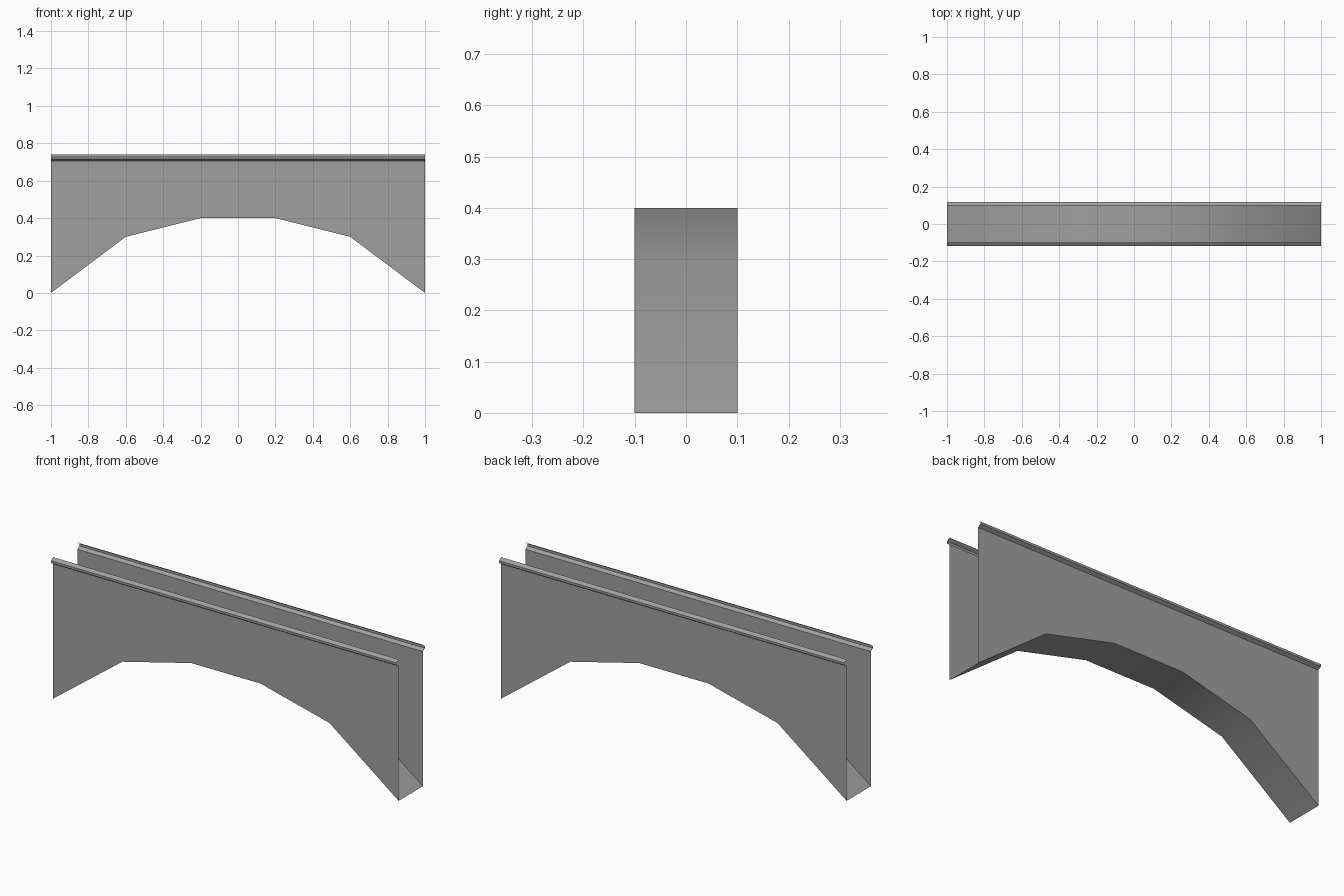
import bpy

cube = bpy.data.objects.get("Cube")
if cube:
    bpy.data.objects.remove(cube, do_unlink=True)

stone = bpy.data.materials.new("grey_stone")
stone.use_nodes = True
GREY = (0.35, 0.35, 0.35, 1)
stone.diffuse_color = GREY
stone.node_tree.nodes["Principled BSDF"].inputs["Base Color"].default_value = GREY

HALF_WIDTH = 0.1
WALL_TOP = 0.705
ARCH = [(-1, 0), (-0.6, 0.3), (-0.2, 0.4), (0.2, 0.4), (0.6, 0.3), (1, 0)]
# Rail cross-section: outward distance from the wall, height
RAIL = [(0, WALL_TOP), (0.017, 0.716), (0.017, 0.728), (0, 0.74)]


def add_mesh(name, verts, faces, smooth=False):
    mesh = bpy.data.meshes.new(name)
    mesh.from_pydata(verts, [], faces)
    mesh.materials.append(stone)
    for poly in mesh.polygons:
        poly.use_smooth = smooth
    obj = bpy.data.objects.new(name, mesh)
    bpy.context.scene.collection.objects.link(obj)
    return obj


def strip(name, start, end, smooth=False):
    """Sheet of quads joining two matching point rows."""
    n = len(start)
    faces = [(i, i + 1, n + i + 1, n + i) for i in range(n - 1)]
    return add_mesh(name, start + end, faces, smooth)


# Curved underside of the arch, facing down
strip("arch_underside",
      [(x, HALF_WIDTH, z) for x, z in ARCH],
      [(x, -HALF_WIDTH, z) for x, z in ARCH], smooth=True)

for side, label in ((-1, "front"), (1, "back")):
    y = side * HALF_WIDTH
    # Thin side wall, cut by the arch along its lower edge
    low = [(x, y, z) for x, z in ARCH]
    high = [(x, y, WALL_TOP) for x, z in ARCH]
    rows = (low, high) if side < 0 else (high, low)
    strip(label + "_wall", *rows)

    # Hollow faceted rail running along the top of the wall
    left = [(-1, y + side * out, z) for out, z in RAIL]
    right = [(1, y + side * out, z) for out, z in RAIL]
    rows = (right, left) if side < 0 else (left, right)
    strip(label + "_rail", *rows)
